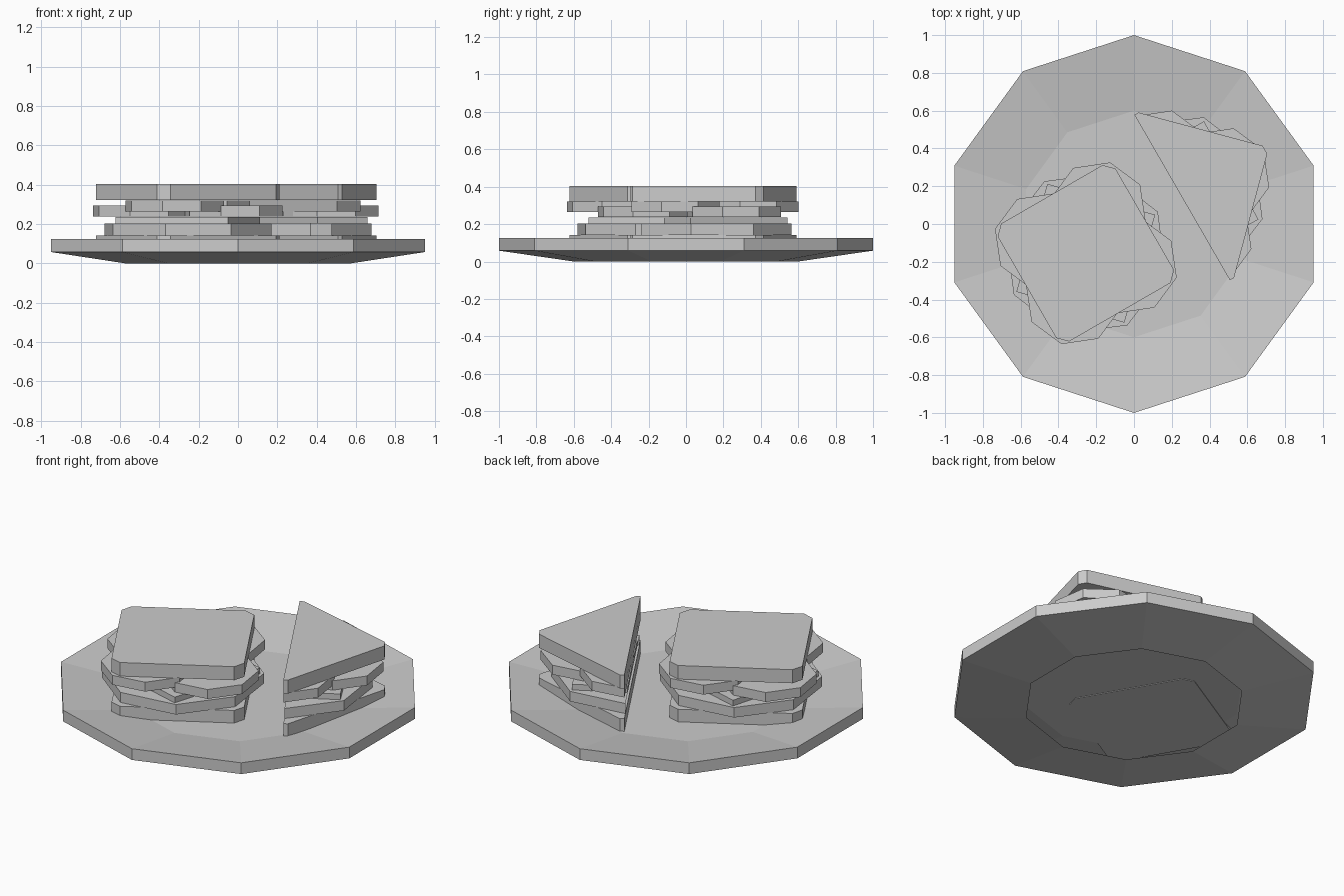
import bpy, bmesh
from math import sin, cos, pi, radians
from mathutils import Vector, Matrix

if "Cube" in bpy.data.objects:
    bpy.data.objects.remove(bpy.data.objects["Cube"])


def finish(name, bm):
    bmesh.ops.recalc_face_normals(bm, faces=bm.faces)
    me = bpy.data.meshes.new(name)
    bm.to_mesh(me)
    bm.free()
    ob = bpy.data.objects.new(name, me)
    bpy.context.collection.objects.link(ob)
    return ob


def ngon(n, r, start):
    return [(r * cos(radians(start) + 2 * pi * i / n),
             r * sin(radians(start) + 2 * pi * i / n)) for i in range(n)]


def bread_outline(h, c):
    # square with cut corners, turned 30 degrees
    pts = []
    for k in range(4):
        for p in ((h, h - c), (h - c, h)):
            v = Matrix.Rotation(radians(30 + 90 * k), 2) @ Vector(p)
            pts.append((v.x, v.y))
    return pts


def slab(name, pts, z0, z1, offset, turn, cut):
    # extruded outline, placed on the plate and optionally halved
    bm = bmesh.new()
    f = bm.faces.new([bm.verts.new((x, y, z0)) for x, y in pts])
    ext = bmesh.ops.extrude_face_region(bm, geom=[f])
    for v in ext["geom"]:
        if isinstance(v, bmesh.types.BMVert):
            v.co.z = z1
    bmesh.ops.transform(bm, verts=bm.verts, matrix=Matrix.Translation((*offset, 0))
                        @ Matrix.Rotation(radians(turn), 4, 'Z'))
    if cut:
        res = bmesh.ops.bisect_plane(
            bm, geom=bm.verts[:] + bm.edges[:] + bm.faces[:],
            plane_co=(*offset, 0), plane_no=(cos(pi / 6), sin(pi / 6), 0),
            clear_inner=True)
        edges = [e for e in bm.edges if e.is_boundary]
        if edges:
            bmesh.ops.holes_fill(bm, edges=edges, sides=0)
    return finish(name, bm)


def sandwich(prefix, offset, turn, cut, half, chamfer):
    def add(part, pts, z0, z1):
        slab(prefix + part, pts, z0, z1, offset, turn, cut)
    bread = bread_outline(half, chamfer)
    add("_bottom_bread", bread, 0.063, 0.142)
    add("_ham", ngon(8, 0.44, 30), 0.142, 0.202)
    add("_cheese", ngon(4, 0.42, 29), 0.202, 0.236)
    for k in range(4):
        a = radians(74 + 90 * k)
        z = 0.265 if k % 2 == 0 else 0.238
        pts = [(x + 0.24 * cos(a), y + 0.24 * sin(a)) for x, y in ngon(8, 0.258, 76)]
        add(f"_tomato_{k + 1}", pts, z, z + 0.056)
    add("_top_bread", bread, 0.322, 0.403)


# plate: ten-sided dish, open underneath
bm = bmesh.new()
profile = [(0.6, 0.067), (1.0, 0.125), (1.0, 0.058), (0.6, 0.0)]
rings = [[bm.verts.new((x, y, z)) for x, y in ngon(10, r, 90)] for r, z in profile]
bm.faces.new(rings[0])
for a, b in zip(rings, rings[1:]):
    for i in range(10):
        j = (i + 1) % 10
        bm.faces.new((a[i], a[j], b[j], b[i]))
finish("plate", bm)

# whole sandwich and half sandwich
sandwich("whole", (-0.255, -0.155), 0, False, 0.36, 0.05)
sandwich("half", (0.255, 0.14), 45, True, 0.375, 0.035)
